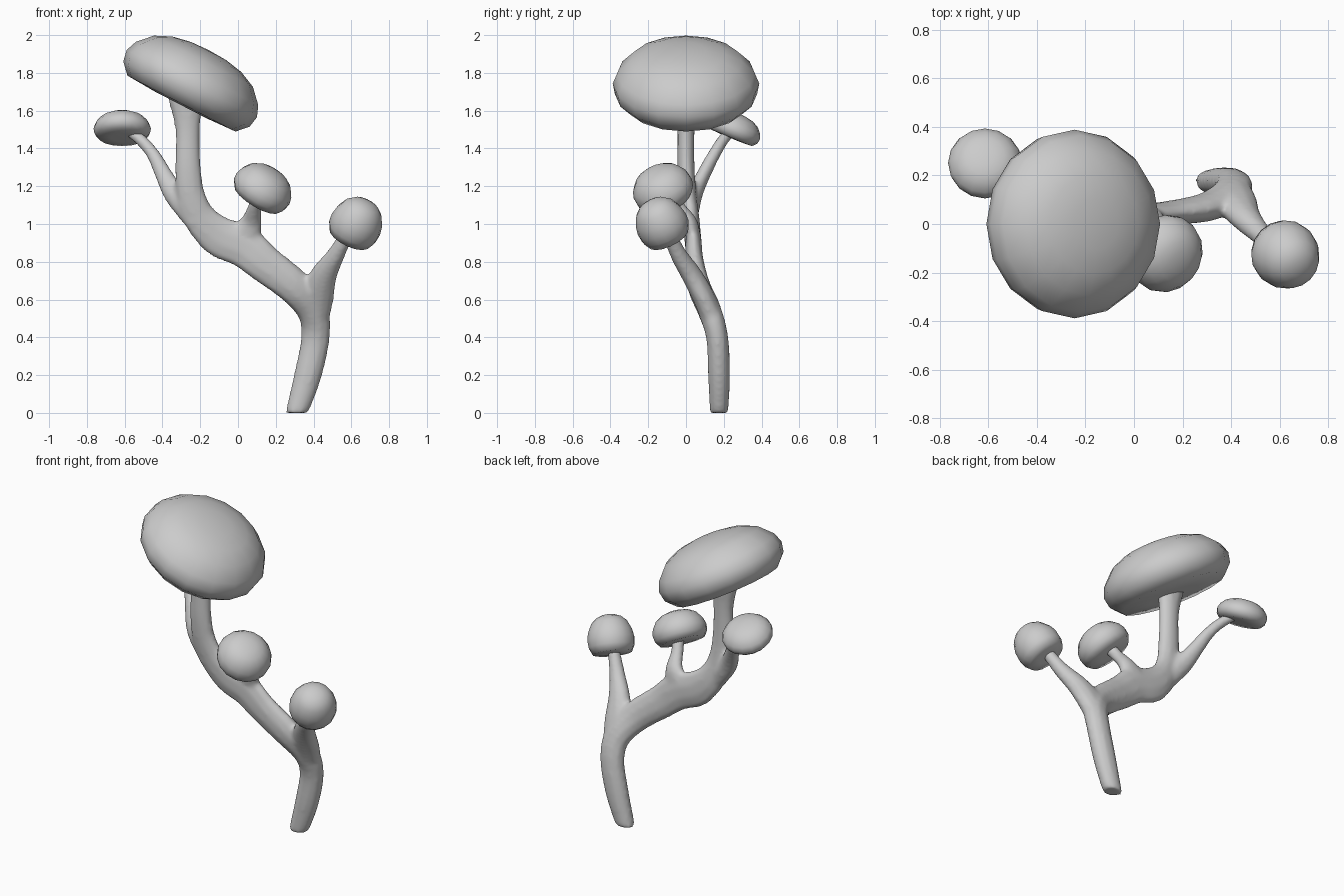
import bpy, bmesh, math
from mathutils import Vector, Matrix

if "Cube" in bpy.data.objects:
    bpy.data.objects.remove(bpy.data.objects["Cube"])


def new_object(name, bm):
    bmesh.ops.recalc_face_normals(bm, faces=bm.faces)
    mesh = bpy.data.meshes.new(name)
    bm.to_mesh(mesh)
    bm.free()
    mesh.shade_smooth()
    ob = bpy.data.objects.new(name, mesh)
    bpy.context.collection.objects.link(ob)
    return ob


def smooth_path(points, steps=4):
    """Catmull-Rom through (x, y, z, in-plane radius, depth radius) points."""
    p = [Vector(q) for q in points]
    p = [2 * p[0] - p[1]] + p + [2 * p[-1] - p[-2]]
    out = []
    for i in range(1, len(p) - 2):
        a, b, c, d = p[i - 1:i + 3]
        for s in range(steps):
            t = s / steps
            out.append(0.5 * (2 * b + (c - a) * t + (2 * a - 5 * b + 4 * c - d) * t * t
                              + (3 * b - a - 3 * c + d) * t ** 3))
    return out + [p[-2]]


def tube(bm, points, sides=10):
    path = smooth_path(points)
    rings = []
    for i, q in enumerate(path):
        t = (path[min(i + 1, len(path) - 1)] - path[max(i - 1, 0)])
        t = Vector(t[:3]).normalized()
        if i == 0 and q[2] < 0.01:
            t = Vector((0, 0, 1))       # flat foot on the ground
        depth = Vector((0, 1, 0))
        depth = (depth - t * depth.dot(t)).normalized()
        wide = depth.cross(t)
        ring = []
        for k in range(sides):
            a = 2 * math.pi * k / sides
            ring.append(bm.verts.new(Vector(q[:3]) + wide * q[3] * math.cos(a)
                                     + depth * q[4] * math.sin(a)))
        rings.append(ring)
    for r0, r1 in zip(rings, rings[1:]):
        for k in range(sides):
            j = (k + 1) % sides
            bm.faces.new((r0[k], r0[j], r1[j], r1[k]))
    bm.faces.new(rings[0][::-1])
    bm.faces.new(rings[-1])


# dome profile with flattened underside, unit radius and unit half height
PROFILE = [(0.27, 0.97), (0.53, 0.85), (0.76, 0.6), (0.94, 0.15), (1, -0.22),
           (0.97, -0.6), (0.83, -0.95), (0.4, -1)]


def cap(name, centre, axis, radius, half_height, sides=16):
    bm = bmesh.new()
    rings = [[bm.verts.new((r * radius * math.cos(2 * math.pi * k / sides),
                            r * radius * math.sin(2 * math.pi * k / sides),
                            z * half_height)) for k in range(sides)] for r, z in PROFILE]
    top = bm.verts.new((0, 0, half_height))
    bottom = bm.verts.new((0, 0, -half_height))
    for k in range(sides):
        j = (k + 1) % sides
        bm.faces.new((top, rings[0][k], rings[0][j]))
        bm.faces.new((bottom, rings[-1][j], rings[-1][k]))
        for a, b in zip(rings, rings[1:]):
            bm.faces.new((a[k], b[k], b[j], a[j]))
    turn = Vector((0, 0, 1)).rotation_difference(Vector(axis)).to_matrix().to_4x4()
    bm.transform(Matrix.Translation(centre) @ turn)
    return new_object(name, bm)


# branching stem: trunk, main limb, and three side branches fused together
bm = bmesh.new()
tube(bm, [(0.31, 0.175, 0, 0.06, 0.05), (0.37, 0.175, 0.2, 0.074, 0.06),
          (0.41, 0.165, 0.4, 0.077, 0.06), (0.395, 0.125, 0.54, 0.085, 0.064),
          (0.3, 0.07, 0.665, 0.095, 0.06), (0.14, 0.045, 0.79, 0.103, 0.05),
          (0.03, 0.04, 0.88, 0.115, 0.045), (-0.1, 0.035, 0.935, 0.11, 0.045),
          (-0.2, 0.025, 1.03, 0.09, 0.047), (-0.25, 0.01, 1.15, 0.078, 0.047),
          (-0.265, 0, 1.3, 0.07, 0.047), (-0.267, 0, 1.5, 0.066, 0.047),
          (-0.275, 0, 1.68, 0.1, 0.06)])
tube(bm, [(0.405, 0.14, 0.5, 0.08, 0.06), (0.42, 0.09, 0.62, 0.09, 0.06),
          (0.455, 0.03, 0.73, 0.072, 0.055), (0.52, -0.04, 0.84, 0.048, 0.045),
          (0.59, -0.1, 0.97, 0.035, 0.035)])
tube(bm, [(-0.22, 0.02, 1.01, 0.06, 0.04), (-0.33, 0.045, 1.15, 0.06, 0.042),
          (-0.39, 0.09, 1.255, 0.048, 0.038), (-0.45, 0.15, 1.37, 0.036, 0.034),
          (-0.52, 0.2, 1.45, 0.032, 0.032), (-0.59, 0.245, 1.5, 0.03, 0.03)])
tube(bm, [(0.03, 0.04, 0.93, 0.1, 0.04), (0.07, 0.02, 1.01, 0.06, 0.04),
          (0.09, -0.04, 1.09, 0.038, 0.036), (0.13, -0.11, 1.19, 0.042, 0.042)])
stem = new_object("branching_stem", bm)
mod = stem.modifiers.new("fuse", 'REMESH')
mod.mode = 'VOXEL'
mod.voxel_size = 0.012
mod.use_smooth_shade = True
mod = stem.modifiers.new("blend", 'SMOOTH')
mod.factor = 0.5
mod.iterations = 8

# caps
cap("large_cap", (-0.228, 0, 1.775), (0.46, 0, 0.89), 0.388, 0.163)
cap("middle_cap", (0.143, -0.13, 1.205), (0.5, -0.3, 0.81), 0.163, 0.095)
cap("right_cap", (0.635, -0.138, 1.02), (0.4, -0.4, 0.82), 0.14, 0.118)
cap("left_cap", (-0.613, 0.257, 1.52), (0, 0.38, 0.92), 0.152, 0.068)
